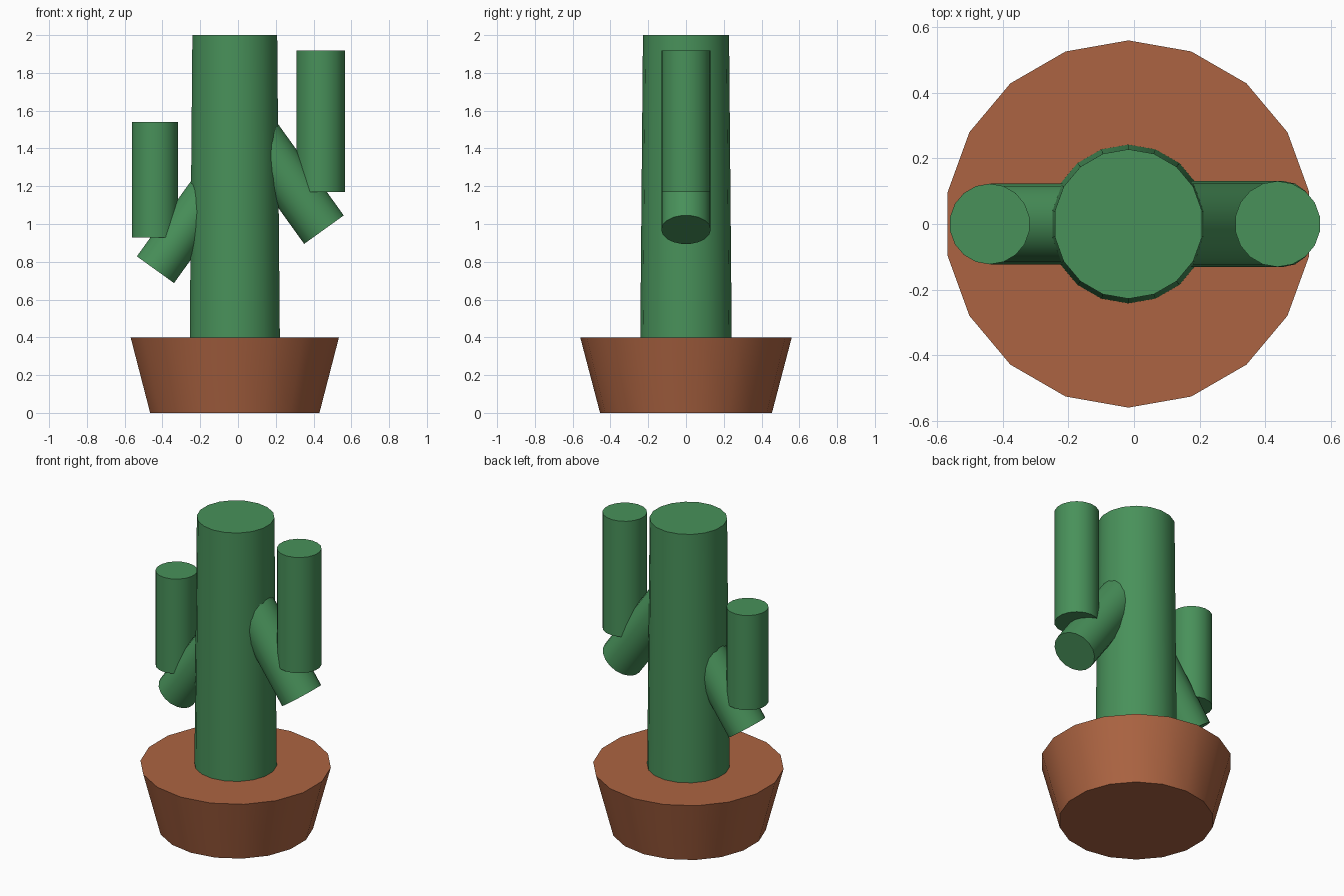
import bpy
from math import radians, sin, cos

if "Cube" in bpy.data.objects:
    bpy.data.objects.remove(bpy.data.objects["Cube"])

SIDES = 18
CX = -0.017   # trunk and pot axis


def material(name, rgb):
    m = bpy.data.materials.new(name)
    m.diffuse_color = (*rgb, 1.0)
    m.use_nodes = True
    m.node_tree.nodes["Principled BSDF"].inputs["Base Color"].default_value = m.diffuse_color
    return m


GREEN = material("cactus_green", (0.065, 0.283, 0.102))
CLAY = material("clay", (0.413, 0.127, 0.054))


def tube(name, mat, r1, r2, depth, centre, tilt=0.0):
    """18-sided cylinder or cone, tilted around y, smooth sides and sharp rims."""
    bpy.ops.mesh.primitive_cone_add(vertices=SIDES, radius1=r1, radius2=r2, depth=depth,
                                    location=centre, rotation=(0, tilt, 0))
    ob = bpy.context.object
    ob.name = name
    ob.data.materials.append(mat)
    bpy.ops.object.shade_smooth_by_angle(angle=radians(30))
    return ob


def arm(side, sign, r, x, z_bottom, z_top, end_x, end_z, length):
    """Upright arm plus the slanted joint that runs from its free end up into the trunk."""
    tube(side + "_arm", GREEN, r, r, z_top - z_bottom, (x, 0, (z_bottom + z_top) / 2))
    a = radians(35.7)
    centre = (end_x - sign * sin(a) * length / 2, 0, end_z + cos(a) * length / 2)
    tube(side + "_arm_joint", GREEN, r, r, length, centre, -sign * a)


# pot, filled to the rim
tube("pot", CLAY, 0.455, 0.56, 0.4, (CX, 0, 0.2))

# trunk, slightly tapered, rooted in the pot
tube("trunk", GREEN, 0.243, 0.228, 1.7, (CX, 0, 1.15))

# arms
arm("right", 1, 0.131, 0.438, 1.17, 1.918, 0.455, 0.970, 0.66)
arm("left", -1, 0.123, -0.440, 0.928, 1.54, -0.437, 0.758, 0.60)
